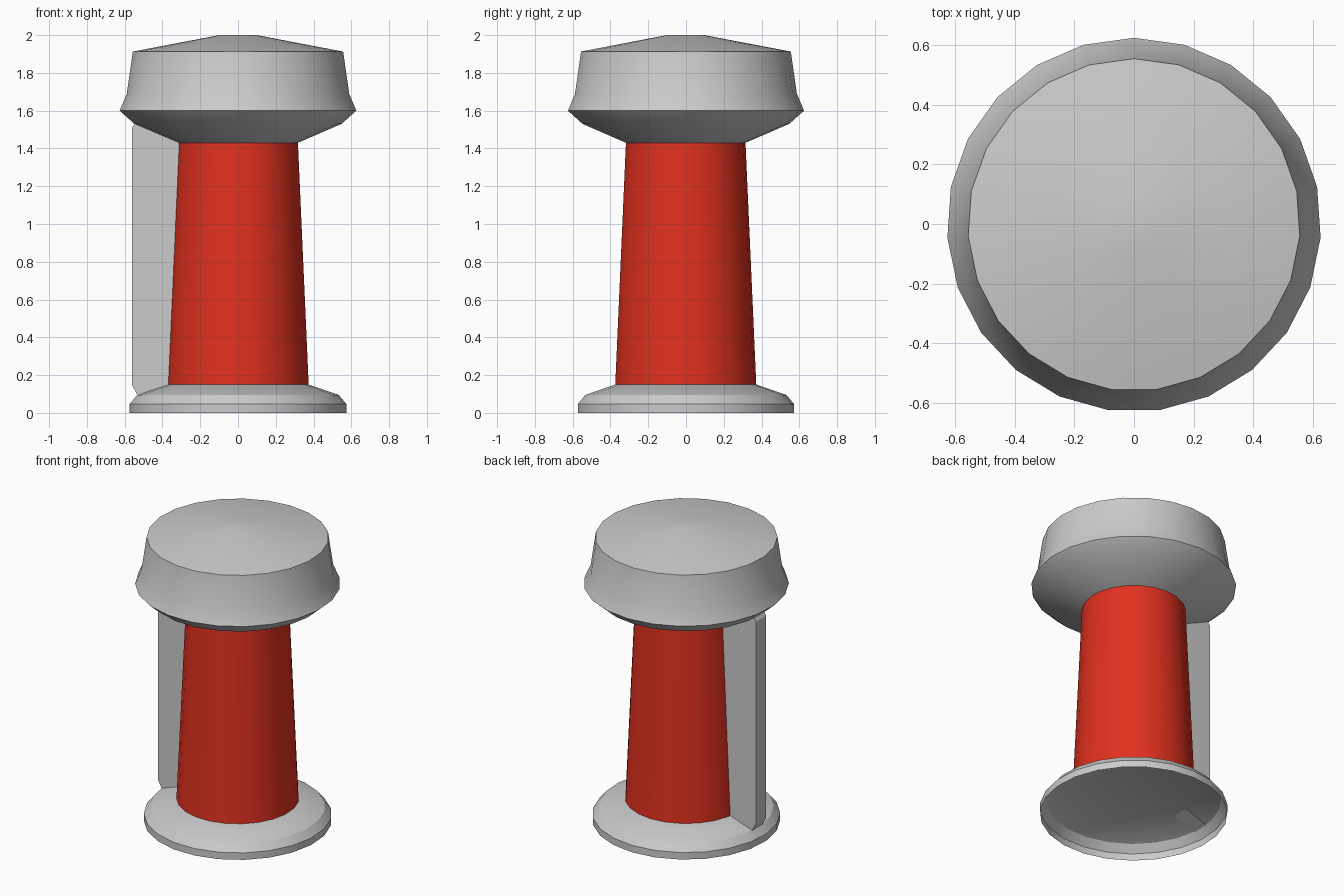
import bpy, bmesh, math

if "Cube" in bpy.data.objects:
    bpy.data.objects.remove(bpy.data.objects["Cube"])

SIDES = 23


def finish(name, bm, colour=None):
    bmesh.ops.recalc_face_normals(bm, faces=bm.faces)
    mesh = bpy.data.meshes.new(name)
    bm.to_mesh(mesh)
    bm.free()
    mesh.shade_smooth()
    mesh.set_sharp_from_angle(angle=math.radians(30))
    if colour:
        mat = bpy.data.materials.new(name + "_paint")
        mat.diffuse_color = colour
        mat.use_nodes = True
        mat.node_tree.nodes["Principled BSDF"].inputs["Base Color"].default_value = mat.diffuse_color
        mesh.materials.append(mat)
    obj = bpy.data.objects.new(name, mesh)
    bpy.context.collection.objects.link(obj)
    return obj


def lathe(name, profile, cap_top=False, colour=None):
    """Turn (radius, z) points round z, with one corner pointing to +y."""
    bm = bmesh.new()
    rings = []
    for r, z in profile:
        angles = [math.pi / 2 + math.tau * i / SIDES for i in range(SIDES)]
        rings.append([bm.verts.new((r * math.cos(a), r * math.sin(a) - 0.003, z))
                      for a in angles])
    for low, high in zip(rings, rings[1:]):
        for i in range(SIDES):
            j = (i + 1) % SIDES
            bm.faces.new((low[i], low[j], high[j], high[i]))
    if cap_top:
        bm.faces.new(rings[-1])
    return finish(name, bm, colour)


# Flared foot, open underneath
lathe("base", [(0.575, 0), (0.575, 0.047), (0.535, 0.095), (0.375, 0.15)],
      cap_top=True)

# Tapered red column
lathe("column", [(0.375, 0.15), (0.318, 1.43)], colour=(0.75, 0.03, 0.013, 1))

# Wide head with a shallow domed top
lathe("head", [(0.318, 1.43), (0.55, 1.53), (0.628, 1.6), (0.59, 1.69),
               (0.558, 1.913), (0.1, 2.0)], cap_top=True)

# Upright fin on the left side, extruded from its outline
outline = [(-0.365, 0.145), (-0.53, 0.09), (-0.56, 0.145),
           (-0.56, 1.51), (-0.535, 1.55), (-0.31, 1.44)]
bm = bmesh.new()
face = bm.faces.new([bm.verts.new((x, -0.055, z)) for x, z in outline])
extruded = bmesh.ops.extrude_face_region(bm, geom=[face])["geom"]
bmesh.ops.translate(bm, vec=(0, 0.11, 0),
                    verts=[v for v in extruded if isinstance(v, bmesh.types.BMVert)])
finish("side_fin", bm)
